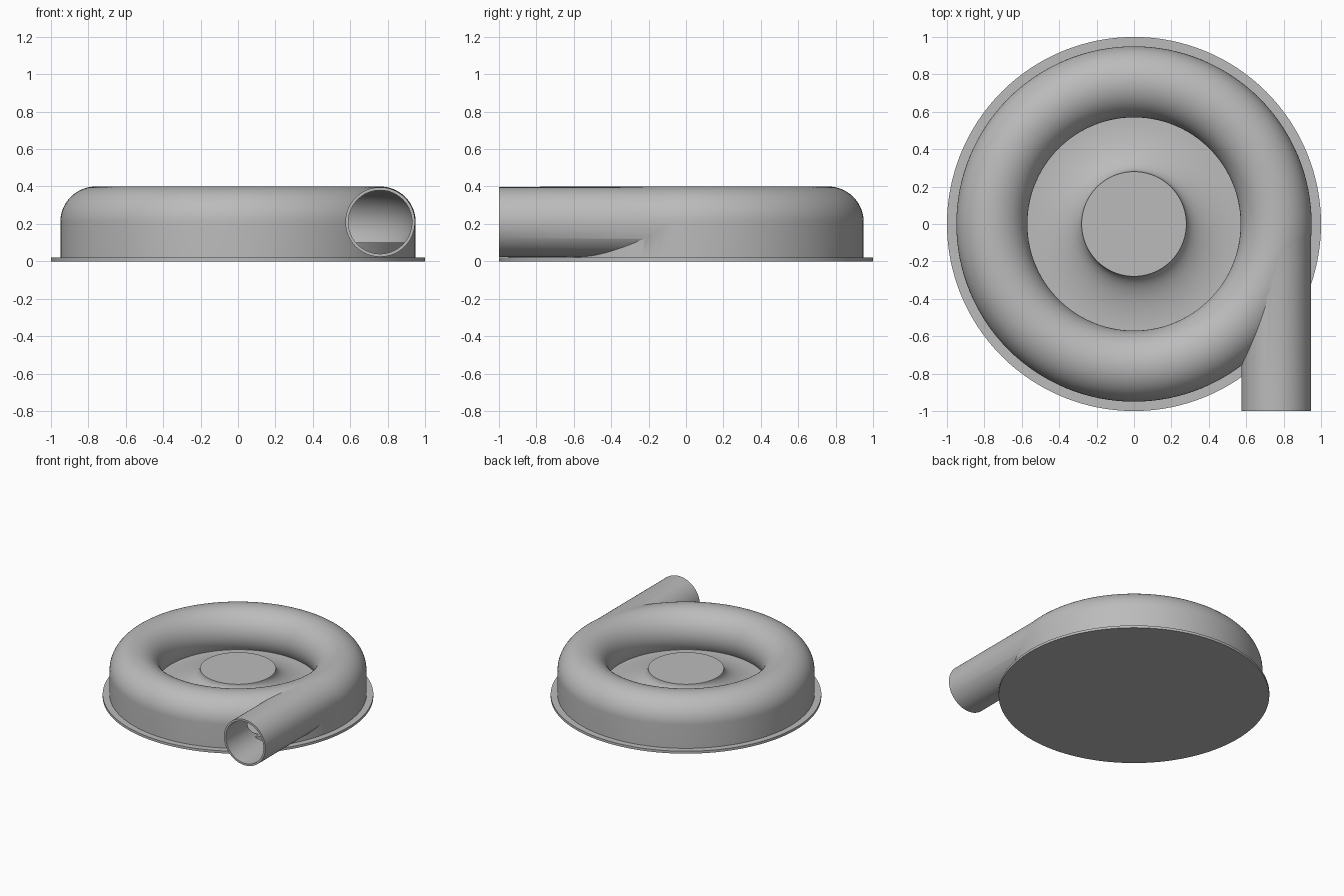
import bpy, bmesh, math
from mathutils import Matrix, Vector

cube = bpy.data.objects.get("Cube")
if cube:
    bpy.data.objects.remove(cube, do_unlink=True)

SEGMENTS = 128
RING_R, TUBE_Z = 0.76, 0.21      # centre of the round channel

metal = bpy.data.materials.new("plain grey metal")
metal.use_nodes = True
grey = (0.5, 0.5, 0.5, 1)
metal.diffuse_color = grey
metal.node_tree.nodes["Principled BSDF"].inputs["Base Color"].default_value = grey


def finish(bm, name):
    bmesh.ops.recalc_face_normals(bm, faces=bm.faces)
    mesh = bpy.data.meshes.new(name)
    bm.to_mesh(mesh)
    bm.free()
    mesh.materials.append(metal)
    obj = bpy.data.objects.new(name, mesh)
    bpy.context.collection.objects.link(obj)
    return obj


def lathe(name, profile, closed):
    """Spin (radius, height) points around z."""
    bm = bmesh.new()
    verts = [bm.verts.new((r, 0, z)) for r, z in profile]
    edges = [bm.edges.new(pair) for pair in zip(verts, verts[1:])]
    if closed:
        edges.append(bm.edges.new((verts[-1], verts[0])))
    bmesh.ops.spin(bm, geom=verts + edges, axis=(0, 0, 1), cent=(0, 0, 0),
                   angle=2 * math.pi, steps=SEGMENTS, use_merge=True)
    bmesh.ops.remove_doubles(bm, verts=bm.verts, dist=1e-5)
    return finish(bm, name)


def pipe(name, radius, y0, y1):
    """Solid cylinder along y."""
    bm = bmesh.new()
    place = Matrix.Translation(Vector((RING_R, (y0 + y1) / 2, TUBE_Z)))
    bmesh.ops.create_cone(bm, cap_ends=True, segments=64, radius1=radius, radius2=radius,
                          depth=y1 - y0, matrix=place @ Matrix.Rotation(math.pi / 2, 4, 'X'))
    return finish(bm, name)


def arc(cr, cz, rr, rz, start, end, steps):
    angles = [math.radians(start + (end - start) * i / steps) for i in range(steps + 1)]
    return [(cr + rr * math.cos(a), cz + rz * math.sin(a)) for a in angles]


def combine(obj, other, operation):
    mod = obj.modifiers.new(operation.title(), 'BOOLEAN')
    mod.operation, mod.object, mod.solver = operation, other, 'EXACT'
    bpy.context.view_layer.objects.active = obj
    bpy.ops.object.modifier_apply(modifier=mod.name)
    bpy.data.objects.remove(other, do_unlink=True)


def smooth(obj, degrees=30):
    bpy.ops.object.select_all(action='DESELECT')
    obj.select_set(True)
    bpy.context.view_layer.objects.active = obj
    bpy.ops.object.shade_smooth_by_angle(angle=math.radians(degrees))


# Thin round flange at the bottom
base_flange = lathe("base_flange", [(0, 0), (1, 0), (1, 0.02), (0, 0.02)], False)

# Back plate with a hub that flares out into the floor
flare = arc(0.57, 0.23, 0.29, 0.13, 180, 270, 20)
back_plate = lathe("back_plate", [(0, 0.23)] + flare + [(0.93, 0.1), (0.93, 0.01), (0, 0.01)], False)

# Round-topped casing with a straight outer wall, joined to the outlet pipe
outer = [(0.6, 0.015), (0.95, 0.015)] + arc(RING_R, TUBE_Z, 0.19, 0.19, 0, 215, 48)
casing = lathe("volute_casing", outer, True)
combine(casing, pipe("outlet_pipe", 0.186, -1, 0), 'UNION')

# Hollow out the channel and the outlet bore
channel = arc(RING_R, TUBE_Z, 0.172, 0.172, 0, 352.5, 47)
combine(casing, lathe("channel_cutter", channel, True), 'DIFFERENCE')
combine(casing, pipe("bore_cutter", 0.17, -1.05, 0.02), 'DIFFERENCE')

for part in (base_flange, back_plate, casing):
    smooth(part)
